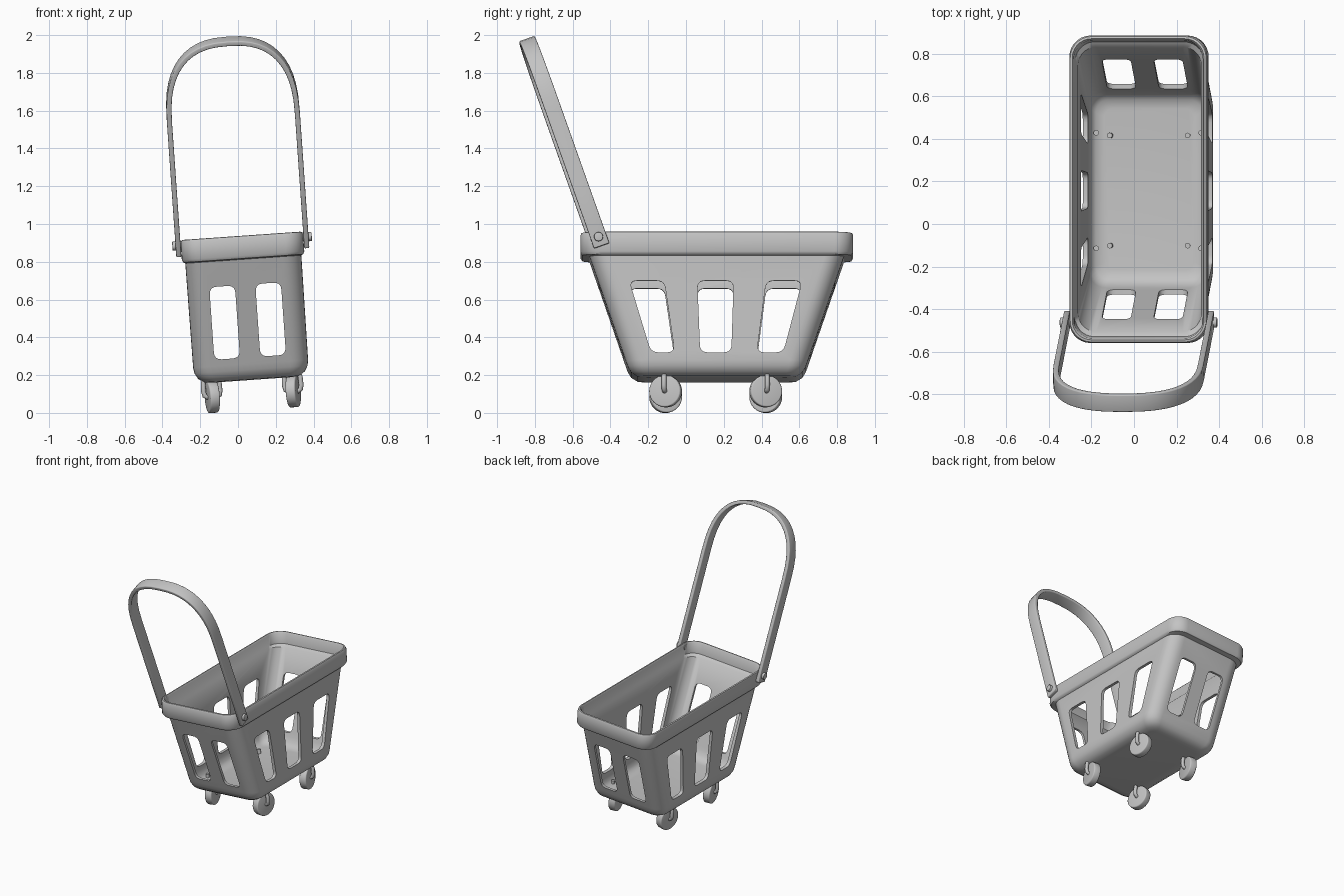
import bpy, bmesh, math
from mathutils import Matrix, Vector

if "Cube" in bpy.data.objects:
    bpy.data.objects.remove(bpy.data.objects["Cube"])

grey = bpy.data.materials.new("light grey")
grey.diffuse_color = (0.55, 0.55, 0.55, 1)
grey.use_nodes = True
grey.node_tree.nodes["Principled BSDF"].inputs["Base Color"].default_value = grey.diffuse_color
# the whole cart leans slightly to one side
LEAN = Matrix.Translation((0.085, 0, 0)) @ Matrix.Rotation(math.radians(-4), 4, 'Y')


def finish(name, bm, angle=35, bevel=0, place=Matrix()):
    bmesh.ops.recalc_face_normals(bm, faces=bm.faces[:])
    me = bpy.data.meshes.new(name)
    bm.to_mesh(me)
    bm.free()
    me.transform(LEAN @ place)
    me.materials.append(grey)
    ob = bpy.data.objects.new(name, me)
    bpy.context.collection.objects.link(ob)
    bpy.ops.object.select_all(action='DESELECT')
    ob.select_set(True)
    bpy.context.view_layer.objects.active = ob
    if bevel:
        m = ob.modifiers.new("bevel", 'BEVEL')
        m.width, m.segments, m.limit_method = bevel, 3, 'ANGLE'
        bpy.ops.object.modifier_apply(modifier=m.name)
    if angle:
        bpy.ops.object.shade_smooth_by_angle(angle=math.radians(angle))
    return ob


def round_rect(hx, hy, r, z, n=7):
    pts = []
    for k, (sx, sy) in enumerate([(1, 1), (-1, 1), (-1, -1), (1, -1)]):
        for i in range(n + 1):
            a = math.pi / 2 * (k + i / n)
            pts.append((sx * (hx - r) + r * math.cos(a),
                        0.163 + sy * (hy - r) + r * math.sin(a), z))
    return pts


# basket: outside going up, over the rim, inside going down
rings = [(.205, .375, .04, .175), (.25, .42, .06, .179), (.283, .453, .08, .20),
         (.300, .471, .09, .23), (.305, .482, .095, .26), (.308, .674, .10, .815),
         (.318, .712, .10, .82), (.325, .722, .10, .835), (.325, .722, .10, .925),
         (.320, .717, .10, .938), (.310, .707, .09, .94), (.304, .70, .09, .93),
         (.302, .692, .09, .855), (.290, .668, .085, .84), (.280, .462, .08, .27),
         (.270, .445, .07, .235), (.25, .42, .06, .212), (.21, .38, .04, .205)]
bm = bmesh.new()
loops = [[bm.verts.new(p) for p in round_rect(*r)] for r in rings]
for a, b in zip(loops, loops[1:]):
    for i in range(len(a)):
        j = (i + 1) % len(a)
        bm.faces.new((a[i], a[j], b[j], b[i]))
bm.faces.new(loops[0])
bm.faces.new(loops[-1])
basket = finish("basket", bm, 0)


# window cutters: rounded quads pushed through the basket
def rounded_poly(corners, r=0.04, n=5):
    out = []
    for i, c in enumerate(corners):
        c = Vector(c)
        p = c + (Vector(corners[i - 1]) - c).normalized() * r
        q = c + (Vector(corners[(i + 1) % 4]) - c).normalized() * r
        for k in range(n + 1):
            t = k / n
            out.append(p * (1 - t) ** 2 + c * 2 * t * (1 - t) + q * t * t)
    return out


def cut(quads, to3d):
    bm = bmesh.new()
    for quad in quads:
        pts = rounded_poly(quad)
        a = [bm.verts.new(to3d(p, -1)) for p in pts]
        b = [bm.verts.new(to3d(p, 1)) for p in pts]
        bm.faces.new(a)
        bm.faces.new(b[::-1])
        for i in range(len(a)):
            j = (i + 1) % len(a)
            bm.faces.new((a[i], b[i], b[j], a[j]))
    cutter = finish("window_cutter", bm, 0)
    cutter.hide_render = True
    m = basket.modifiers.new("windows", 'BOOLEAN')
    m.operation, m.solver, m.object = 'DIFFERENCE', 'EXACT', cutter
    bpy.context.view_layer.objects.active = basket
    bpy.ops.object.modifier_apply(modifier=m.name)
    bpy.data.objects.remove(cutter)


side = [[(b0, .30), (b1, .30), (t1, .68), (t0, .68)] for b0, b1, t0, t1 in
        [(-.185, -.06, -.30, -.115), (.075, .24, .06, .252), (.375, .515, .425, .615)]]
ends = [[(c - .068, .295), (c + .068, .295), (c + .068, .68), (c - .068, .68)]
        for c in (-.122, .122)]
cut(side, lambda p, s: (s * 0.6, p.x, p.y))
cut(ends, lambda p, s: (p.x, 0.163 + s * 1.2, p.y))
bpy.ops.object.select_all(action='DESELECT')
basket.select_set(True)
bpy.context.view_layer.objects.active = basket
bpy.ops.object.shade_smooth_by_angle(angle=math.radians(40))

# handle: flat band along an arch, leaning back over the front
TILT = math.radians(19.5)
PIVOT = Vector((0, -0.463, 0.91))
arch = [(.353, -.05), (.353, .3)]
for i in range(25):
    a = math.pi * i / 24
    c, s = math.cos(a), max(math.sin(a), 0)
    arch.append((.353 * math.copysign(abs(c) ** .8, c), .7 + .44 * s ** .8))
arch += [(-.353, .3), (-.353, -.05)]
bm = bmesh.new()
secs = []
for i, p in enumerate(arch):
    d = (Vector(arch[min(i + 1, len(arch) - 1)]) - Vector(arch[max(i - 1, 0)])).normalized()
    inner = Vector(p) + Vector((-d.y, d.x)) * 0.027
    sec = []
    for (u, h), w in ((p, -.043), (p, .043), (inner, .043), (inner, -.043)):
        pos = PIVOT + Vector((u, -h * math.sin(TILT) + w * math.cos(TILT),
                              h * math.cos(TILT) + w * math.sin(TILT)))
        sec.append(bm.verts.new(pos))
    secs.append(sec)
for a, b in zip(secs, secs[1:]):
    for i in range(4):
        j = (i + 1) % 4
        bm.faces.new((a[i], a[j], b[j], b[i]))
bm.faces.new(secs[0])
bm.faces.new(secs[-1])
finish("handle", bm, 40, 0.006)


def cylinder(name, r, depth, place, bevel):
    bm = bmesh.new()
    bmesh.ops.create_cone(bm, cap_ends=True, segments=32, radius1=r, radius2=r, depth=depth,
                          matrix=Matrix.Rotation(math.pi / 2, 4, 'Y'))
    finish(name, bm, 35, bevel, place)


# pivot pins
for s, n in ((-1, "left"), (1, "right")):
    cylinder(n + "_handle_pin", .024, .07, Matrix.Translation(PIVOT + Vector((s * .335, 0, 0))), .004)

# castors: wheel plus bent wire fork whose ends poke through the floor
half = [(.032, .235), (.034, .20), (.043, .175), (.045, .13), (.04, .108), (.028, .10)]
wire = half + [(-x, z) for x, z in half[::-1]]
for sx, nx in ((-1, "left"), (1, "right")):
    for sy, ny in ((-1, "front"), (1, "rear")):
        place = (Matrix.Translation((sx * .215, .157 + sy * .265, 0))
                 @ Matrix.Rotation(math.radians(11) * sx * sy, 4, 'Z'))
        cylinder(f"{ny}_{nx}_wheel", .085, .052, place @ Matrix.Translation((0, 0, .1)), .008)
        bm = bmesh.new()
        tube = []
        for i, (x, z) in enumerate(wire):
            p, q = wire[max(i - 1, 0)], wire[min(i + 1, len(wire) - 1)]
            d = Vector((q[0] - p[0], 0, q[1] - p[1])).normalized()
            side_dir = Vector((-d.z, 0, d.x))
            tube.append([bm.verts.new(Vector((x, 0, z)) + .013 * (
                side_dir * math.cos(k * math.pi / 5) + Vector((0, math.sin(k * math.pi / 5), 0))))
                for k in range(10)])
        for a, b in zip(tube, tube[1:]):
            for k in range(10):
                j = (k + 1) % 10
                bm.faces.new((a[k], a[j], b[j], b[k]))
        bm.faces.new(tube[0])
        bm.faces.new(tube[-1])
        finish(f"{ny}_{nx}_fork", bm, 50, 0, place)
